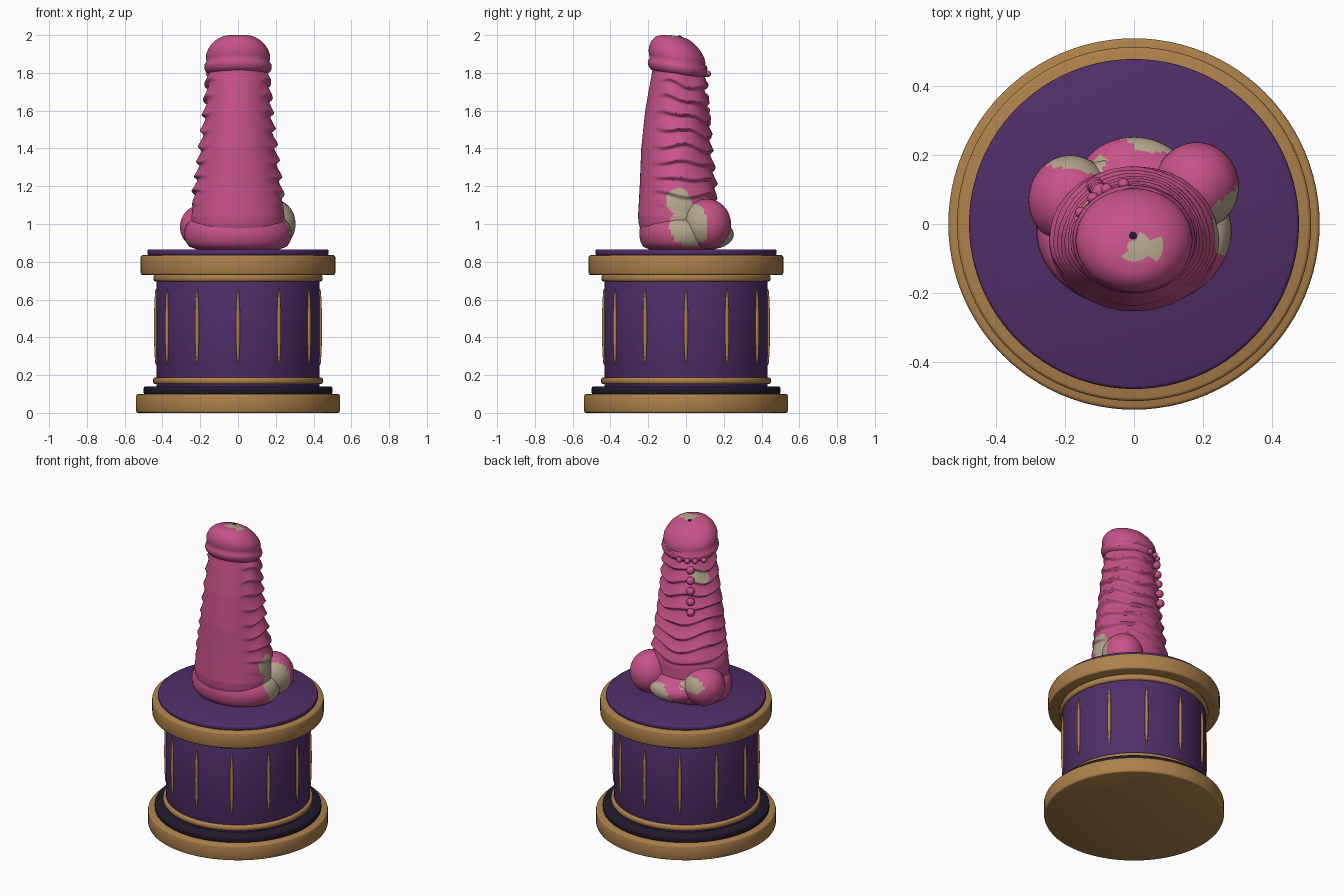
import bpy, math
from math import sin, cos, pi
from mathutils import Vector

if "Cube" in bpy.data.objects:
    bpy.data.objects.remove(bpy.data.objects["Cube"])


def material(name, rgb):
    m = bpy.data.materials.new(name)
    m.diffuse_color = (*rgb, 1)
    m.use_nodes = True
    m.node_tree.nodes["Principled BSDF"].inputs["Base Color"].default_value = m.diffuse_color
    return m


GOLD = material("gold", (0.42, 0.22, 0.07))
PURPLE = material("purple", (0.08, 0.027, 0.14))
DARK = material("dark", (0.015, 0.01, 0.025))
PINK = material("pink", (0.57, 0.085, 0.25))
BEIGE = material("beige", (0.45, 0.38, 0.26))

# Beige marbling zones: centre and radii
ZONES = [((0.28, 0.02, 1.0), (0.13, 0.1, 0.12)), ((0.21, -0.04, 1.12), (0.08, 0.07, 0.07)),
         ((0.04, 0.23, 0.93), (0.09, 0.1, 0.07)), ((-0.16, 0.19, 1.03), (0.09, 0.07, 0.05)),
         ((0.02, -0.07, 1.99), (0.06, 0.035, 0.05)), ((-0.14, 0.05, 1.68), (0.06, 0.06, 0.05))]


def finish(ob, mats, angle=35):
    for m in mats:
        ob.data.materials.append(m)
    if len(mats) > 1:
        for p in ob.data.polygons:
            for c, r in ZONES:
                d = [(ob.matrix_basis @ p.center)[i] - c[i] for i in range(3)]
                wob = 1 + 0.2 * sin(40 * d[0] + 25 * d[2]) * cos(33 * d[1])
                if sum((d[i] / r[i]) ** 2 for i in range(3)) < wob:
                    p.material_index = 1
    bpy.ops.object.select_all(action='DESELECT')
    ob.select_set(True)
    bpy.context.view_layer.objects.active = ob
    bpy.ops.object.shade_smooth_by_angle(angle=math.radians(angle))
    return ob


def loft(name, point, rings, n, mats, angle=35):
    """Closed tube through rings; point(ring, angle) gives each position."""
    verts = [point(k, 2 * pi * i / n) for k in range(rings) for i in range(n)]
    faces = [(k * n + i, k * n + (i + 1) % n, (k + 1) * n + (i + 1) % n, (k + 1) * n + i)
             for k in range(rings - 1) for i in range(n)]
    faces += [tuple(range(n))[::-1], tuple((rings - 1) * n + i for i in range(n))]
    me = bpy.data.meshes.new(name)
    me.from_pydata(verts, [], faces)
    ob = bpy.data.objects.new(name, me)
    bpy.context.collection.objects.link(ob)
    return finish(ob, mats, angle)


def disc(name, r, z0, z1, mat, b=0.01):
    prof = [(r - b, z0), (r - 0.3 * b, z0 + 0.3 * b), (r, z0 + b),
            (r, z1 - b), (r - 0.3 * b, z1 - 0.3 * b), (r - b, z1)]
    return loft(name, lambda k, a: (prof[k][0] * cos(a), prof[k][0] * sin(a), prof[k][1]),
                6, 96, [mat], 50)


def ball(name, loc, scale, mats, seg=48):
    bpy.ops.mesh.primitive_uv_sphere_add(segments=seg, ring_count=seg // 2, location=loc)
    ob = bpy.context.object
    ob.name = name
    ob.scale = scale
    bpy.context.view_layer.update()
    return finish(ob, mats, 60)


def lerp_table(table, z):
    for a, b in zip(table, table[1:]):
        if z <= b[0]:
            t = max(0, (z - a[0]) / (b[0] - a[0]))
            return [p + (q - p) * t for p, q in zip(a, b)][1:]
    return table[-1][1:]


def smooth(a, b, x):
    t = min(1, max(0, (x - a) / (b - a)))
    return t * t * (3 - 2 * t)


# Pedestal
disc("bottom_plinth", 0.54, 0.0, 0.10, GOLD)
disc("plinth_step", 0.50, 0.098, 0.14, DARK)
disc("drum", 0.432, 0.13, 0.74, PURPLE, 0.004)
disc("lower_band", 0.45, 0.152, 0.188, GOLD, 0.012)
disc("upper_band", 0.447, 0.695, 0.735, GOLD, 0.012)
disc("top_plinth", 0.515, 0.73, 0.835, GOLD)
disc("top_cushion", 0.48, 0.833, 0.866, PURPLE)
for i in range(12):
    a = i * pi / 6
    ball(f"drum_inlay_{i}", (0.434 * cos(a), 0.434 * sin(a), 0.455), (0.011, 0.011, 0.205), [GOLD], 16)

# Tapered column: z, centre y, half width x, half width y
COLUMN = [(0.93, -0.03, 0.24, 0.20), (1.0, -0.045, 0.245, 0.205), (1.04, -0.047, 0.247, 0.207),
          (1.2, -0.047, 0.222, 0.198), (1.4, -0.055, 0.193, 0.182), (1.6, -0.053, 0.17, 0.163),
          (1.72, -0.048, 0.16, 0.147), (1.8, -0.042, 0.152, 0.138), (1.84, -0.04, 0.15, 0.135)]
ROWS = 170


def column_point(k, a):
    z = 0.93 + 0.91 * k / (ROWS - 1)
    cy, rx, ry = lerp_table(COLUMN, z)
    y = ry * sin(a)
    # Sharp-edged folds round the sides and back, smooth front
    wobble = 0.012 * sin(3 * a + 7 * z) + 0.008 * sin(5 * a - 11 * z)
    f = ((z + 0.13 * y + wobble - 0.9) / 0.083) % 1
    h = f / 0.22 if f < 0.22 else ((1 - f) / 0.78) ** 1.3
    mask = smooth(-0.75, -0.1, sin(a)) * smooth(1.06, 1.18, z)
    g = 1 + (0.024 * h - 0.003) * mask / rx
    return (rx * g * cos(a), cy + y * g, z)


loft("ridged_column", column_point, ROWS, 112, [PINK, BEIGE], 60)

# Rounded cap with a collar, tilted down to the back
CAP = [(0.135, 1.79), (0.16, 1.797), (0.174, 1.812), (0.179, 1.83), (0.177, 1.844), (0.166, 1.858),
       (0.170, 1.875), (0.168, 1.90), (0.158, 1.925), (0.14, 1.952), (0.113, 1.976),
       (0.085, 1.99), (0.05, 1.997), (0.02, 1.998), (0.004, 1.998)]


def cap_point(k, a):
    r, z = CAP[k]
    y = 0.88 * r * sin(a)
    cy = -0.045 - 0.02 * smooth(1.85, 2.0, z)
    return (r * cos(a), cy + y, min(2.0, z - 0.15 * y))


loft("cap", cap_point, len(CAP), 96, [PINK, BEIGE], 60)
ball("cap_pit", (-0.003, -0.035, 1.99), (0.012, 0.012, 0.008), [DARK], 16)

# Bulging foot and lobes
FOOT = [(0.22, 0.866), (0.258, 0.88), (0.276, 0.905), (0.284, 0.94), (0.282, 0.97),
        (0.27, 1.0), (0.25, 1.02), (0.21, 1.03)]
loft("foot", lambda k, a: (FOOT[k][0] * cos(a), -0.02 + 0.80 * FOOT[k][0] * sin(a), FOOT[k][1]),
     len(FOOT), 96, [PINK, BEIGE], 60)
ball("left_lobe", (-0.185, 0.07, 0.985), (0.122, 0.13, 0.119), [PINK, BEIGE])
ball("right_lobe", (0.182, 0.11, 1.0), (0.123, 0.128, 0.133), [PINK, BEIGE])
ball("back_lobe", (0.0, 0.125, 0.945), (0.16, 0.128, 0.079), [PINK, BEIGE])


# Beads: a short row under the collar and a column below it
def bead(name, deg, z, r):
    cy, rx, ry = lerp_table(COLUMN, z)
    a = math.radians(90 + deg)
    ball(name, ((rx + 0.022) * cos(a), cy + (ry + 0.022) * sin(a), z), (r, r, r), [PINK], 24)


for i, deg in enumerate((10, 27, 43, 62)):
    bead(f"collar_bead_{i}", deg, 1.795, 0.017)
for i in range(5):
    bead(f"column_bead_{i}", 33, 1.735 - 0.067 * i, 0.025)
